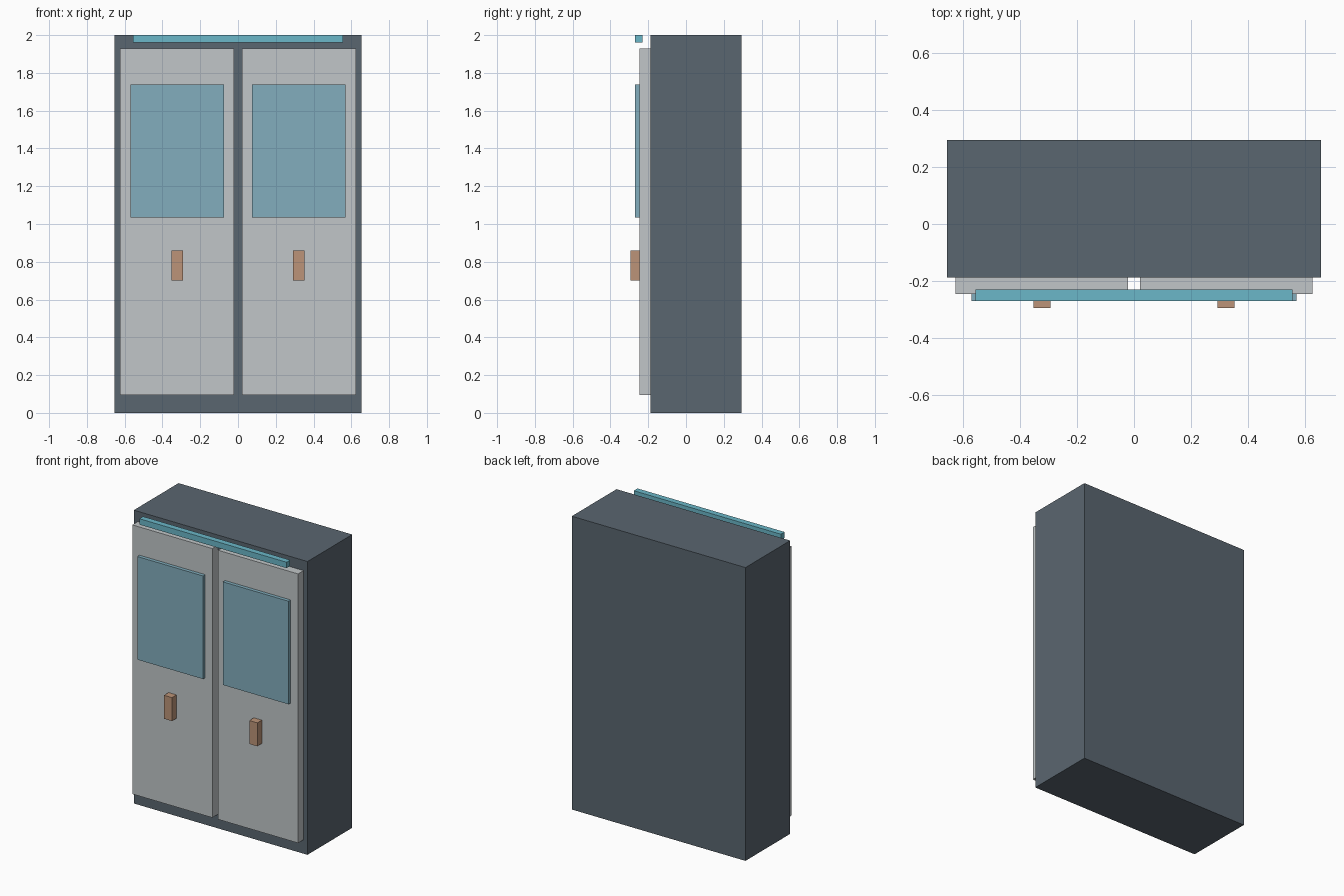
import bpy

default_cube = bpy.data.objects.get("Cube")
if default_cube:
    bpy.data.objects.remove(default_cube, do_unlink=True)


def material(name, r, g, b):
    mat = bpy.data.materials.new(name)
    mat.use_nodes = True
    mat.diffuse_color = (r, g, b, 1)
    bsdf = mat.node_tree.nodes["Principled BSDF"]
    bsdf.inputs["Base Color"].default_value = (r, g, b, 1)
    bsdf.inputs["Roughness"].default_value = 0.7
    return mat


def box(name, x, y, z, mat):
    """Box spanning the (low, high) range on each axis."""
    spans = (x, y, z)
    bpy.ops.mesh.primitive_cube_add(size=1, location=[(a + b) / 2 for a, b in spans])
    obj = bpy.context.object
    obj.name = obj.data.name = name
    obj.scale = [b - a for a, b in spans]
    bpy.ops.object.transform_apply(location=False, rotation=False, scale=True)
    obj.data.materials.append(mat)
    return obj


slate = material("dark slate", 0.102, 0.133, 0.162)
pale_grey = material("pale grey", 0.533, 0.565, 0.578)
glass_blue = material("glass blue", 0.223, 0.423, 0.509)
light_blue = material("light strip blue", 0.147, 0.474, 0.578)
copper = material("copper", 0.503, 0.296, 0.188)

# Cabinet body and the strip floating in front of its top edge
box("cabinet_body", (-0.655, 0.655), (-0.187, 0.295), (0, 2), slate)
box("light_strip", (-0.555, 0.555), (-0.27, -0.23), (1.96, 2), light_blue)

# Mirrored pair of doors, each with a window panel and a handle
for side, s in (("left", 1), ("right", -1)):
    def across(low, high):
        return sorted((s * low, s * high))

    box(side + "_door", across(0.021, 0.625), (-0.246, -0.187), (0.095, 1.93), pale_grey)
    box(side + "_window", across(0.075, 0.57), (-0.27, -0.246), (1.035, 1.738), glass_blue)
    box(side + "_handle", across(0.292, 0.352), (-0.295, -0.246), (0.7, 0.86), copper)
